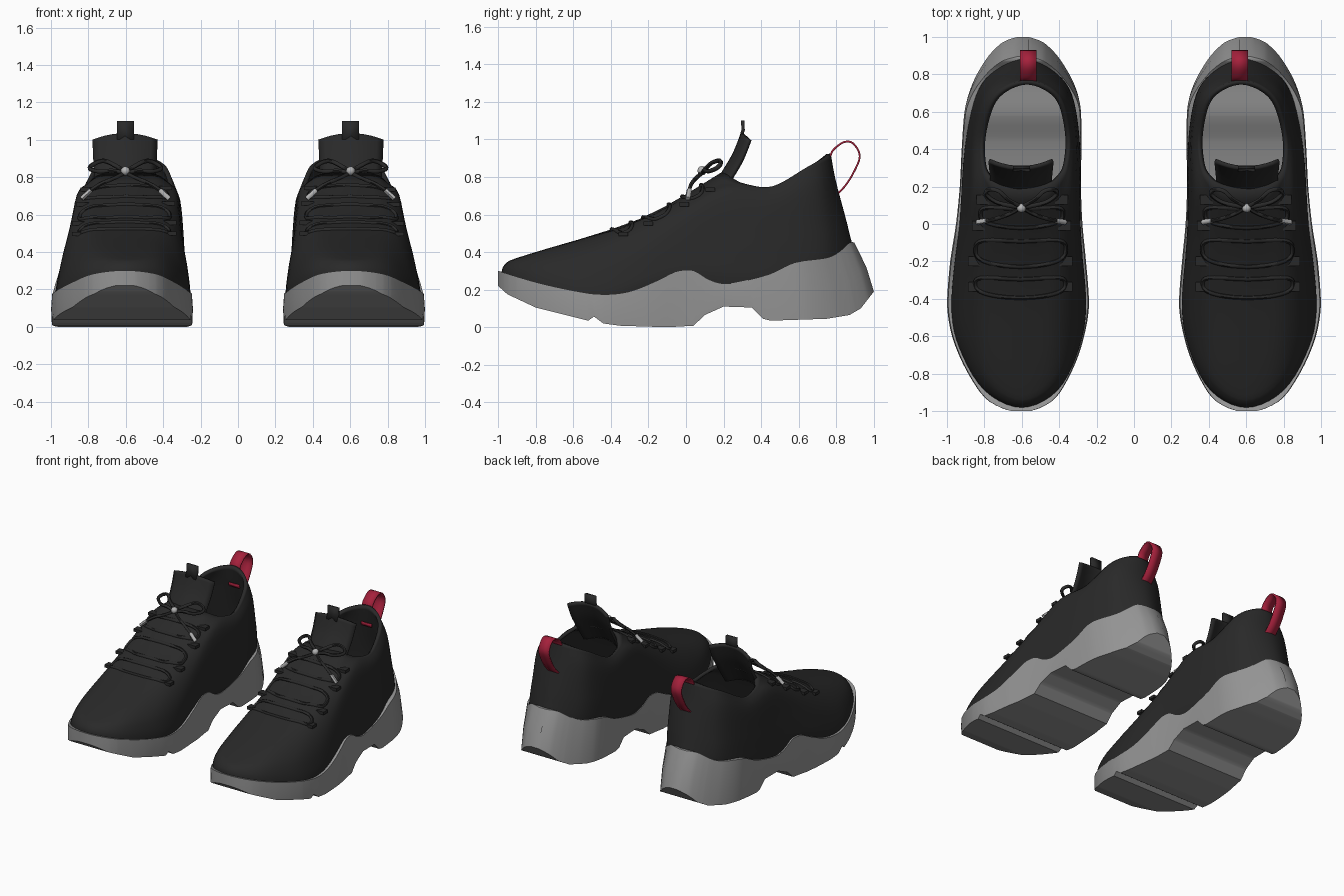
import bpy, bmesh, math
from mathutils import Vector
from mathutils.bvhtree import BVHTree

if "Cube" in bpy.data.objects:
    bpy.data.objects.remove(bpy.data.objects["Cube"])


def material(name, rgb):
    m = bpy.data.materials.new(name)
    m.diffuse_color = (*rgb, 1)
    m.use_nodes = True
    m.node_tree.nodes["Principled BSDF"].inputs["Base Color"].default_value = m.diffuse_color
    return m


BLACK = material("black_knit", (0.022, 0.022, 0.022))
GREY = material("grey_foam", (0.30, 0.30, 0.30))
RED = material("red_webbing", (0.38, 0.015, 0.045))
TIP = material("light_grey_plastic", (0.45, 0.45, 0.45))


def table(keys, y):
    """Linear lookup in a list of (y, value) pairs."""
    for (a, p), (b, q) in zip(keys, keys[1:]):
        if y <= b:
            return p + (q - p) * max(0, (y - a) / (b - a))
    return keys[-1][1]


def spline(pts, sub, closed=False):
    """Smooth curve through the points."""
    pts = [Vector(p) for p in pts]
    n, out = len(pts), []
    for i in range(n if closed else n - 1):
        if closed:
            a, b, c, d = (pts[(i + k) % n] for k in (-1, 0, 1, 2))
        else:
            a, b, c, d = (pts[min(max(i + k, 0), n - 1)] for k in (-1, 0, 1, 2))
        for s in range(sub):
            t = s / sub
            out.append(0.5 * (2 * b + (c - a) * t + (2 * a - 5 * b + 4 * c - d) * t * t
                              + (3 * b - a - 3 * c + d) * t ** 3))
    return out if closed else out + [pts[-1]]


def finish(obj, mat, thickness=0, offset=-1, angle=40):
    """Colour, shade and mirror a part to the other shoe."""
    obj.data.materials.clear()
    obj.data.materials.append(mat)
    bpy.ops.object.select_all(action='DESELECT')
    obj.select_set(True)
    bpy.context.view_layer.objects.active = obj
    bpy.ops.object.shade_smooth_by_angle(angle=math.radians(angle))
    if thickness:
        s = obj.modifiers.new("thickness", 'SOLIDIFY')
        s.thickness, s.offset = thickness, offset
    obj.modifiers.new("pair", 'MIRROR').use_mirror_merge = False
    return obj


def from_bmesh(name, bm, mat, **kw):
    me = bpy.data.meshes.new(name)
    bm.to_mesh(me)
    obj = bpy.data.objects.new(name, me)
    bpy.context.collection.objects.link(obj)
    return finish(obj, mat, **kw)


def grid(rows, loop=False):
    """Skin a list of equally long point rows."""
    bm = bmesh.new()
    vs = [[bm.verts.new(p) for p in r] for r in rows]
    n = len(rows[0])
    for a, b in zip(vs, vs[1:]):
        for i in range(n if loop else n - 1):
            k = (i + 1) % n
            bm.faces.new((a[i], a[k], b[k], b[i]))
    return bm, vs


def tube(name, pts, radius, mat, closed=False):
    cu = bpy.data.curves.new(name, 'CURVE')
    cu.dimensions, cu.bevel_depth, cu.bevel_resolution = '3D', radius, 1
    cu.use_fill_caps = True
    sp = cu.splines.new('POLY')
    sp.points.add(len(pts) - 1)
    for q, p in zip(sp.points, pts):
        q.co = (*p, 1)
    sp.use_cyclic_u = closed
    obj = bpy.data.objects.new(name, cu)
    bpy.context.collection.objects.link(obj)
    bpy.ops.object.select_all(action='DESELECT')
    obj.select_set(True)
    bpy.context.view_layer.objects.active = obj
    bpy.ops.object.convert(target='MESH')
    return finish(bpy.context.object, mat, angle=60)


def mid(y):
    """Centre line of the shoe."""
    return table([(-1, 0.605), (-0.6, 0.62), (-0.2, 0.62), (0.7, 0.592), (1, 0.594)], y)


# Sole: width, top edge and tread heights along the length
WIDTH = [(-1, .05), (-.985, .1), (-.95, .165), (-.9, .214), (-.8, .274), (-.7, .32), (-.6, .353),
         (-.5, .373), (-.4, .379), (-.2, .363), (0, .338), (.2, .324), (.4, .32), (.6, .312),
         (.7, .293), (.8, .25), (.9, .185), (.96, .125), (.985, .08), (1, .03)]
TOP = [(-1, .3), (-.8, .24), (-.6, .195), (-.45, .175), (-.3, .19), (-.15, .25), (-.06, .295),
       (0, .305), (.05, .298), (.12, .255), (.2, .232), (.3, .245), (.45, .285), (.58, .345),
       (.75, .37), (.82, .405), (.87, .45), (.9, .45)]
TREAD = [(-1, .22), (-.95, .175), (-.8, .105), (-.6, .055), (-.52, .035), (-.49, .057), (-.44, .02),
         (-.35, .008), (-.1, 0), (.04, .008), (.1, .065), (.2, .11), (.35, .105), (.41, .045),
         (.45, .035), (.75, .045), (.87, .065), (.93, .1), (1, .19)]
smooth_width = [(p.x, p.y) for p in spline([(y, w, 0) for y, w in WIDTH], 5)]
smooth_top = [(p.x, p.y) for p in spline([(y, z, 0) for y, z in TOP], 4)]
stations = sorted({round(k[0], 3) for k in WIDTH + TREAD} | {round(-1 + i / 32, 3) for i in range(65)}
                  | {-.995, -.97, .975, .994})


def heel_in(y, f):
    return y if y < .5 else .5 + (y - .5) * f


rows = []
for y in stations:
    w, zb = table(smooth_width, y), table(TREAD, y)
    yt, ym = heel_in(y, .79), heel_in(y, .92)
    zt = table(smooth_top, yt)
    half = [(w * .985, yt, zt), (w, ym, zb + (zt - zb) * .5), (w * .99, y, zb)]
    rows.append([(mid(y) + x, q, z) for x, q, z in half] +
                [(mid(y) - x, q, z) for x, q, z in reversed(half)])
bm, vs = grid(rows, loop=True)
bm.faces.new(vs[0])
bm.faces.new(vs[-1])
bmesh.ops.recalc_face_normals(bm, faces=bm.faces)
from_bmesh("sole", bm, GREY, angle=38)

# Upper: profiles from sole to collar, placed around one half from toe to heel
COLUMNS = [
    [(0, -.983, .28), (0, -.958, .34), (0, -.85, .385), (0, -.25, .575), (0, .19, .825)],
    [(.197, -.89, .25), (.187, -.865, .33), (.165, -.75, .4), (.12, -.22, .58), (.1, .2, .82)],
    [(.322, -.66, .2), (.307, -.64, .29), (.272, -.54, .395), (.19, -.1, .63), (.145, .215, .815)],
    [(.36, -.42, .18), (.348, -.4, .27), (.318, -.31, .4), (.24, .03, .67), (.18, .24, .8)],
    [(.325, -.02, .29), (.318, 0, .38), (.302, .05, .5), (.268, .19, .71), (.22, .31, .765)],
    [(.308, .4, .27), (.305, .41, .36), (.297, .42, .48), (.275, .44, .67), (.234, .46, .75)],
    [(.255, .69, .35), (.253, .69, .44), (.247, .68, .55), (.228, .665, .75), (.195, .64, .85)],
    [(.155, .82, .39), (.153, .81, .48), (.148, .795, .58), (.138, .76, .78), (.118, .73, .9)],
    [(0, .885, .43), (0, .87, .5), (0, .845, .6), (0, .797, .78), (0, .77, .925)],
]
around = COLUMNS + [[(-x, y, z) for x, y, z in c] for c in COLUMNS[-2:0:-1]]
around = [spline([(c[0][0] * .97, c[0][1] * .99, c[0][2] - .07)] + c, 4) for c in around]
rows = []
for j, level in enumerate(zip(*around)):
    lean = -.02 * j / (len(around[0]) - 1)
    rows.append([(mid(p.y) + p.x + lean, p.y, p.z) for p in spline(level, 5, True)])
bm, vs = grid(rows, loop=True)
surface = BVHTree.FromBMesh(bm)
from_bmesh("upper", bm, BLACK, thickness=.025)


def on_upper(x, y, lift):
    """Point above the upper, x measured from the centre line."""
    hit, normal, _, _ = surface.ray_cast(Vector((mid(y) - .012 + x, y, 2)), Vector((0, 0, -1)))
    if hit is None or hit.z < .4:
        return Vector((mid(y) + x, y, .82 + lift)), Vector((0, 0, 1))
    return hit + normal * lift, normal


# Tongue: sheet curved backwards at its sides, with a tab on top
path = spline([(0, .11, .7), (0, .195, .835), (0, .25, .93), (0, .292, 1.035)], 4)
rows = []
for j, p in enumerate(path):
    hw = .16 + .015 * j / (len(path) - 1)
    rows.append([(.604 + hw * u, p.y + .04 * u * u, p.z - .035 * u * u)
                 for u in [i / 5 - 1 for i in range(11)]])
from_bmesh("tongue", grid(rows)[0], BLACK, thickness=.02)
bm, _ = grid([[(.602 - .045, y, z), (.602 + .045, y, z)]
              for y, z in ((.29, 1.0), (.304, 1.05), (.302, 1.1))])
from_bmesh("tongue_tab", bm, BLACK, thickness=.018, offset=0)

# Heel pull: a ribbon looping from the collar down to the back, its end showing inside
path = spline([(0, .768, .91), (0, .785, .945), (0, .84, .985), (0, .89, .978),
               (0, .925, .91), (0, .89, .82), (0, .845, .75), (0, .8, .705)], 4)
bm, _ = grid([[(.565 - .044, p.y, p.z), (.565 + .044, p.y, p.z)] for p in path])
from_bmesh("heel_pull", bm, RED, thickness=.01, offset=0)
bm, _ = grid([[(.565 - .044, y, z), (.565 + .044, y, z)] for y, z in ((.758, .79), (.763, .765))])
from_bmesh("heel_pull_end", bm, RED, thickness=.009, offset=0)

# Lace rows: flattened loops lying across the throat
for n, (y, w, h) in enumerate(((-.345, .24, .05), (-.16, .24, .068), (.03, .22, .05))):
    pts = []
    for i in range(40):
        a = math.tau * i / 40
        c, s = math.cos(a), math.sin(a)
        pts.append(on_upper(w * math.copysign(abs(c) ** .6, c),
                            y + h * math.copysign(abs(s) ** .6, s) + .025 * abs(c), .014)[0])
    tube(f"lace_row_{n + 1}", pts, .012, BLACK, True)

# Lace tabs: small plates holding the laces at both sides
for n, (y, x) in enumerate(((-.335, .245), (-.2, .245), (-.01, .23), (.13, .21))):
    for side in (-1, 1):
        p, normal = on_upper(x * side, y, .006)
        bm = bmesh.new()
        bmesh.ops.create_cube(bm, size=1)
        bmesh.ops.scale(bm, vec=(.05, .07, .022), verts=bm.verts)
        bmesh.ops.rotate(bm, matrix=Vector((0, 0, 1)).rotation_difference(normal).to_matrix(),
                         verts=bm.verts)
        bmesh.ops.translate(bm, vec=p, verts=bm.verts)
        from_bmesh(f"lace_tab_{n + 1}_{'inner' if side < 0 else 'outer'}", bm, BLACK)

# Bow: knot, two loops and two tails with light tips
knot = Vector((.602, .09, .825))
for side in (-1, 1):
    name = 'inner' if side < 0 else 'outer'
    loop = [(0, 0, 0), (.07, .04, .045), (.12, .085, .062), (.17, .095, .045), (.19, .07, .02),
            (.14, .03, .005), (.07, .01, .01)]
    tube(f"bow_loop_{name}", spline([knot + Vector((x * side, y, z)) for x, y, z in loop], 5, True),
         .012, BLACK, True)
    tail = spline([knot + Vector((x * side, y, z)) for x, y, z in
                   ((0, 0, 0), (.06, -.035, -.03), (.13, -.06, -.06), (.185, -.073, -.095))], 5)
    tube(f"lace_tail_{name}", tail, .011, BLACK)
    end = tail[-1]
    tube(f"lace_tip_{name}", [end, end + Vector((.05 * side, -.008, -.045))], .014, TIP)
bm = bmesh.new()
bmesh.ops.create_icosphere(bm, subdivisions=2, radius=.025)
bmesh.ops.translate(bm, vec=knot + Vector((0, -.005, .008)), verts=bm.verts)
from_bmesh("lace_toggle", bm, TIP, angle=60)
